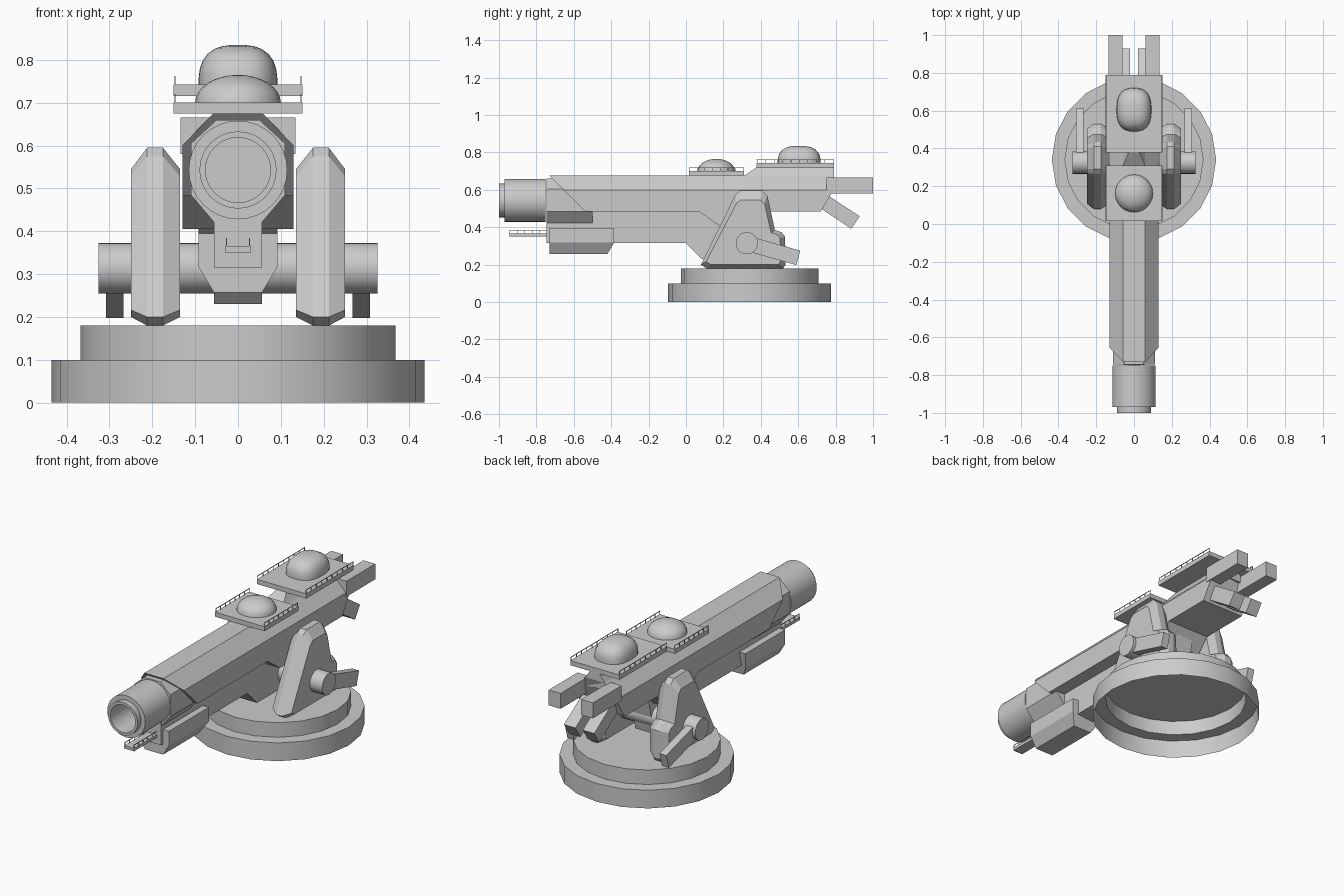
import bpy, bmesh, math
from mathutils import Matrix, Vector

if "Cube" in bpy.data.objects:
    bpy.data.objects.remove(bpy.data.objects["Cube"])


def finish(name, bm, smooth=False):
    bmesh.ops.recalc_face_normals(bm, faces=bm.faces)
    me = bpy.data.meshes.new(name)
    bm.to_mesh(me)
    bm.free()
    ob = bpy.data.objects.new(name, me)
    bpy.context.collection.objects.link(ob)
    if smooth:
        bpy.ops.object.select_all(action='DESELECT')
        ob.select_set(True)
        bpy.context.view_layer.objects.active = ob
        bpy.ops.object.shade_smooth_by_angle(angle=math.radians(35))
    return ob


def loft(name, rings):
    """Skin a list of equal-length rings and cap both ends."""
    bm = bmesh.new()
    vs = [[bm.verts.new(p) for p in r] for r in rings]
    n = len(vs[0])
    for a, b in zip(vs, vs[1:]):
        for i in range(n):
            j = (i + 1) % n
            bm.faces.new((a[i], a[j], b[j], b[i]))
    bm.faces.new(vs[0])
    bm.faces.new(vs[-1])
    return finish(name, bm)


def side_prism(name, yz, x0, x1):
    return loft(name, [[(x, y, z) for y, z in yz] for x in (x0, x1)])


def add_box(bm, x0, x1, y0, y1, z0, z1):
    m = Matrix.Translation(((x0+x1)/2, (y0+y1)/2, (z0+z1)/2)) @ \
        Matrix.Diagonal((x1-x0, y1-y0, z1-z0, 1))
    bmesh.ops.create_cube(bm, size=1, matrix=m)


def box(name, *b):
    bm = bmesh.new()
    add_box(bm, *b)
    return finish(name, bm)


def tilted_bar(name, p, q, width, x0, x1):
    """Bar in the y-z plane running from p to q."""
    p, q = Vector(p), Vector(q)
    d = (q - p).normalized()
    n = Vector((-d.y, d.x)) * width / 2
    return side_prism(name, [p+n, q+n, q-n, p-n], x0, x1)


def lathe(name, prof, n, matrix):
    """Spin a (radius, height) profile about local z."""
    bm = bmesh.new()
    vs = [bm.verts.new((r, 0, h)) for r, h in prof]
    es = [bm.edges.new(e) for e in zip(vs, vs[1:])]
    bmesh.ops.spin(bm, geom=vs + es, cent=(0, 0, 0), axis=(0, 0, 1),
                   angle=math.tau, steps=n, use_duplicate=False)
    bmesh.ops.remove_doubles(bm, verts=bm.verts, dist=1e-5)
    bm.transform(matrix)
    return finish(name, bm, True)


def mirror_ring(half):
    return half + [(-x, z) for x, z in reversed(half)]


# Stepped turntable, open underneath
lathe("turntable", [(.435, 0), (.435, .1), (.368, .1), (.368, .18), (0, .18)],
      20, Matrix.Translation((0, .34, 0)))

# Axle through both supports
lathe("axle", [(0, -.325), (.059, -.325), (.059, .325), (0, .325)], 24,
      Matrix.Translation((0, .325, .314)) @ Matrix.Rotation(math.pi/2, 4, 'Y'))

# Supports with chamfered faces, axle arms, rear bars and exhausts
outline = [(.11, .18), (.52, .18), (.532, .2), (.53, .35), (.51, .373), (.475, .385),
           (.435, .57), (.41, .595), (.29, .595), (.265, .575), (.08, .2)]
inner = [(.31 + (y-.31)*.88, .2 + (z-.18)*.831) for y, z in outline]
for s, side in ((1, "right"), (-1, "left")):
    loft(side + "_support", [[(s*x, y, z) for y, z in prof] for x, prof in
         ((.135, inner), (.175, outline), (.212, outline), (.25, inner))])
    tilted_bar(side + "_axle_arm", (.325, .314), (.6, .236), .08, s*.267, s*.308)
    box(side + "_rear_bar", *sorted((s*.062, s*.134)), .75, 1.0, .58, .665)
    tilted_bar(side + "_exhaust", (.66, .588), (.906, .425), .08, s*.022, s*.092)

# Upper hull: six-sided section with raked nose and chamfered tail
hull = mirror_ring([(.058, .675), (.13, .6), (.13, .483)])
loft("upper_hull", [[(x, -.73 + .675 - z, z) for x, z in hull],
                    [(x, .79 if z > .5 else .72, z) for x, z in hull]])
side_prism("hull_belly", [(.07, .484), (.18, .405), (.37, .405), (.44, .484)], -.1295, .1295)
neck = mirror_ring([(.05, .66), (.11, .605), (.11, .485), (.055, .42)])
loft("barrel_neck", [[(x, y, z) for x, z in neck] for y in (-.745, -.5)])

# Lower keel
side_prism("keel", [(-.747, .5), (-.747, .315), (0, .315), (.085, .23),
                    (.36, .23), (.42, .5)], -.056, .056)
pod = mirror_ring([(.092, .395), (.092, .317), (.056, .257)])
loft("keel_pod", [[(x, -.73, z) for x, z in pod],
                  [(x, -.385 if z > .3 else -.42, z) for x, z in pod]])

# Tapered riser carrying the rear platform
loft("platform_riser", [[(-.1, .31, .632), (.1, .31, .632), (.1, .79, .632), (-.1, .79, .632)],
                        [(-.058, .31, .675), (.058, .31, .675), (.058, .79, .675), (-.058, .79, .675)],
                        [(-.03, .375, .718), (.03, .375, .718), (.03, .79, .718), (-.03, .79, .718)]])

# Muzzle with deep bore
lathe("muzzle", [(0, .75), (.115, .75), (.115, .97), (.09, .97), (.09, 1.0),
                 (.076, 1.0), (.076, .78), (0, .78)], 32,
      Matrix.Translation((0, 0, .543)) @ Matrix.Rotation(math.pi/2, 4, 'X'))


# Platforms with thin side railings
def platform(name, hw, y0, y1, z0, z1, rail_h, posts):
    box(name, -hw, hw, y0, y1, z0, z1)
    bm = bmesh.new()
    t = .003
    for s in (1, -1):
        x = s * (hw - t)
        add_box(bm, x - t/2, x + t/2, y0, y1, z1 + rail_h - t, z1 + rail_h)
        for i in range(posts):
            y = y0 + t + (y1 - y0 - 2*t) * i / (posts - 1)
            add_box(bm, x - t/2, x + t/2, y - t/2, y + t/2, z1, z1 + rail_h)
    finish(name + "_railing", bm)


platform("front_platform", .15, .015, .31, .675, .7, .02, 8)
platform("rear_platform", .15, .378, .79, .716, .742, .02, 10)
platform("gangway", .03, -.945, -.74, .35, .366, .018, 6)


# Domes: half superellipsoids
def dome(name, y, z, rx, ry, rz, p):
    bm = bmesh.new()
    bmesh.ops.create_uvsphere(bm, u_segments=24, v_segments=16, radius=1)
    bmesh.ops.bisect_plane(bm, geom=bm.verts[:] + bm.edges[:] + bm.faces[:],
                           plane_co=(0, 0, 0), plane_no=(0, 0, -1), clear_outer=True)
    for v in bm.verts:
        k = sum(abs(c) ** p for c in v.co) ** (-1 / p)
        v.co = Vector((v.co.x*k*rx, y + v.co.y*k*ry, z + v.co.z*k*rz))
    finish(name, bm, True)


dome("front_dome", .162, .7, .1, .1, .065, 2)
dome("rear_dome", .605, .742, .092, .115, .093, 2.7)
